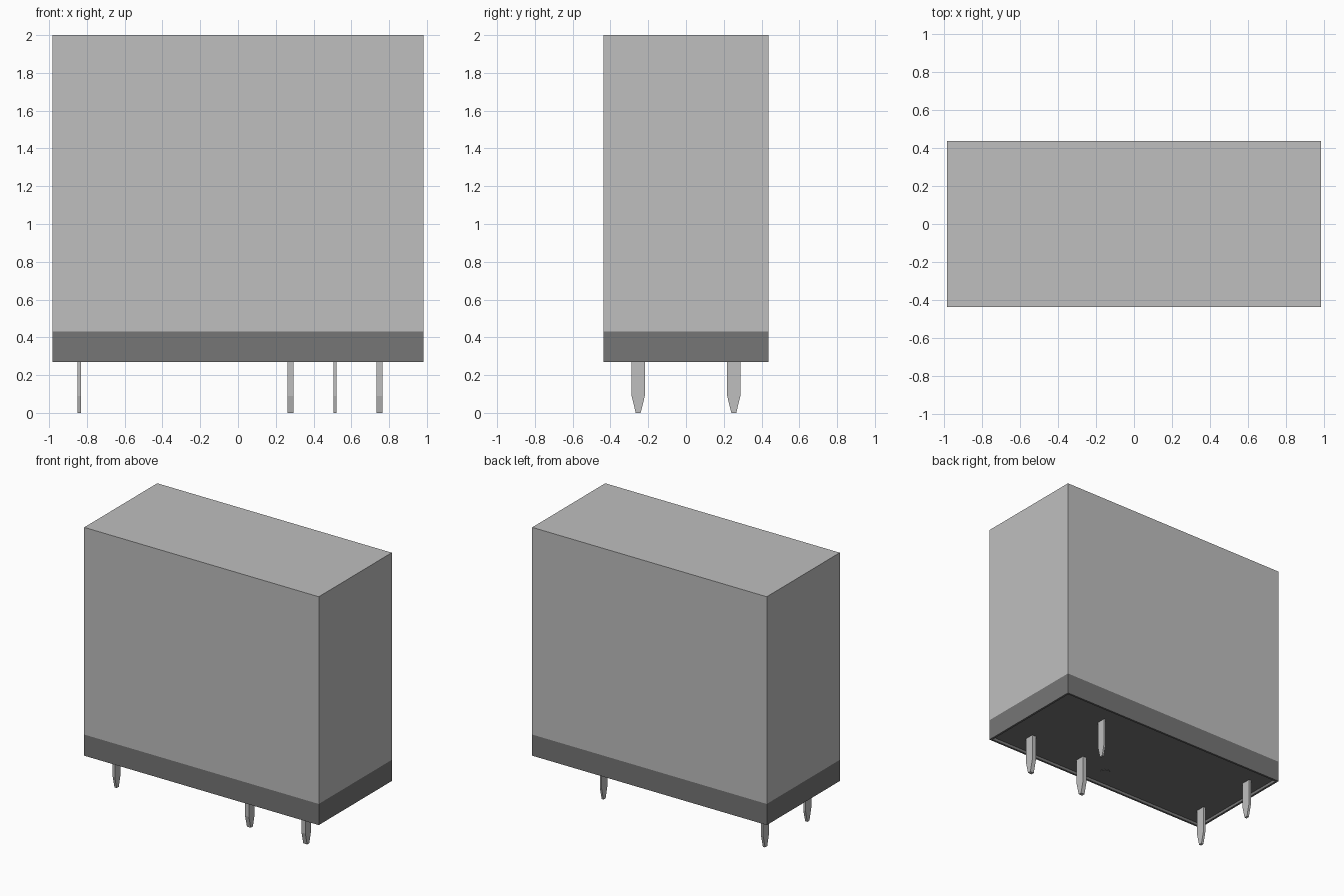
import bpy, bmesh
from mathutils import Vector

cube = bpy.data.objects.get("Cube")
if cube:
    bpy.data.objects.remove(cube, do_unlink=True)


def material(name, value):
    m = bpy.data.materials.new(name)
    m.use_nodes = True
    color = (value, value, value, 1)
    m.diffuse_color = color
    m.node_tree.nodes["Principled BSDF"].inputs["Base Color"].default_value = color
    return m


light_grey = material("light grey", 0.52)
dark_grey = material("dark grey", 0.18)


def finish(bm, name, mats):
    bmesh.ops.recalc_face_normals(bm, faces=bm.faces)
    mesh = bpy.data.meshes.new(name)
    bm.to_mesh(mesh)
    bm.free()
    for m in mats:
        mesh.materials.append(m)
    obj = bpy.data.objects.new(name, mesh)
    bpy.context.collection.objects.link(obj)
    return obj


HALF_X, HALF_Y = 0.983, 0.437
BOTTOM, BAND, TOP = 0.27, 0.43, 2.0
RIM, RECESS = 0.022, 0.022

# Housing: light case with a flush dark base band and a recessed underside
bm = bmesh.new()
bmesh.ops.create_cube(bm, size=1)
for v in bm.verts:
    v.co = Vector((2 * HALF_X * v.co.x, 2 * HALF_Y * v.co.y,
                   TOP if v.co.z > 0 else BOTTOM))
bmesh.ops.bisect_plane(bm, geom=bm.verts[:] + bm.edges[:] + bm.faces[:],
                       plane_co=(0, 0, BAND), plane_no=(0, 0, 1))
floor = min(bm.faces, key=lambda f: f.calc_center_median().z)
bmesh.ops.inset_region(bm, faces=[floor], thickness=RIM)
walls = bmesh.ops.extrude_discrete_faces(bm, faces=[floor])["faces"]
bmesh.ops.translate(bm, verts=walls[0].verts[:], vec=(0, 0, RECESS))
for f in bm.faces:
    f.material_index = int(f.calc_center_median().z < BAND)
finish(bm, "housing", [light_grey, dark_grey])

# Small round vent plate on the underside
bm = bmesh.new()
bmesh.ops.create_cone(bm, cap_ends=True, segments=16, radius1=0.035,
                      radius2=0.035, depth=0.008)
vent = finish(bm, "vent_plate", [dark_grey])
vent.location = (0.03, -0.285, BOTTOM + RECESS)


# Flat terminal pins with a tapered tip
def pin(name, x, y, thickness):
    profile = [(-0.035, 0.32), (-0.035, 0.09), (-0.013, 0),
               (0.013, 0), (0.035, 0.09), (0.035, 0.32)]
    bm = bmesh.new()
    face = bm.faces.new([bm.verts.new((x - thickness / 2, y + py, z))
                         for py, z in profile])
    side = bmesh.ops.extrude_face_region(bm, geom=[face])["geom"]
    bmesh.ops.translate(bm, vec=(thickness, 0, 0),
                        verts=[g for g in side if isinstance(g, bmesh.types.BMVert)])
    finish(bm, name, [light_grey])


PIN_Y = 0.253
pin("coil_pin_front", -0.84, -PIN_Y, 0.018)
pin("coil_pin_back", -0.84, PIN_Y, 0.018)
pin("contact_pin_inner", 0.277, -PIN_Y, 0.032)
pin("contact_pin_outer", 0.75, -PIN_Y, 0.032)
pin("common_pin", 0.513, PIN_Y, 0.015)
